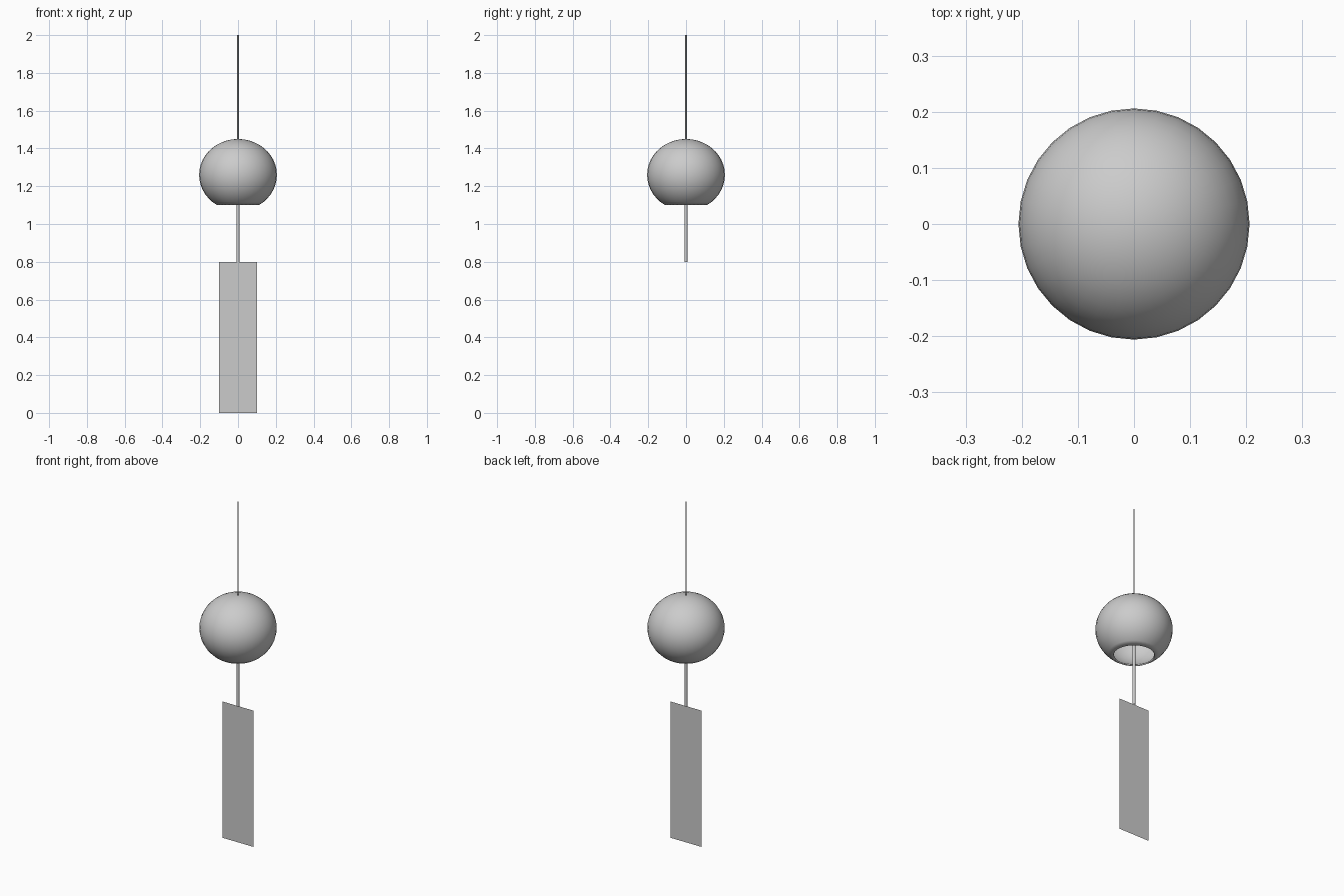
import bpy, bmesh, math

if "Cube" in bpy.data.objects:
    bpy.data.objects.remove(bpy.data.objects["Cube"])

SEG = 32
grey = bpy.data.materials.new("light_grey")
grey.diffuse_color = (0.6, 0.6, 0.6, 1)
grey.use_nodes = True
grey.node_tree.nodes["Principled BSDF"].inputs["Base Color"].default_value = grey.diffuse_color


def finish(name, bm, smooth=True):
    me = bpy.data.meshes.new(name)
    bm.to_mesh(me)
    bm.free()
    ob = bpy.data.objects.new(name, me)
    bpy.context.collection.objects.link(ob)
    me.materials.append(grey)
    for p in me.polygons:
        p.use_smooth = smooth
    return ob


def tube(name, r, z0, z1, seg=8):
    """Open-ended vertical tube."""
    bm = bmesh.new()
    bmesh.ops.create_circle(bm, segments=seg, radius=r)
    edges = bm.edges[:]
    up = bmesh.ops.extrude_edge_only(bm, edges=edges)["geom"]
    for v in bm.verts:
        v.co.z = z0
    for v in up:
        if isinstance(v, bmesh.types.BMVert):
            v.co.z = z1
    bmesh.ops.recalc_face_normals(bm, faces=bm.faces)
    return finish(name, bm)


# Glass bell: slightly squashed sphere cut open at the bottom
R, H, CZ, CUT = 0.206, 0.19, 1.26, 1.10
bm = bmesh.new()
end = math.acos((CUT - CZ) / H)
pts = [(R * math.sin(end * i / 18), 0, CZ + H * math.cos(end * i / 18)) for i in range(19)]
verts = [bm.verts.new(p) for p in pts]
edges = [bm.edges.new(e) for e in zip(verts, verts[1:])]
bmesh.ops.spin(bm, geom=verts + edges, axis=(0, 0, 1), cent=(0, 0, 0),
               angle=2 * math.pi, steps=SEG)
bmesh.ops.remove_doubles(bm, verts=bm.verts, dist=1e-4)
bmesh.ops.recalc_face_normals(bm, faces=bm.faces)
if max(bm.faces, key=lambda f: f.calc_center_median().z).normal.z < 0:
    bmesh.ops.reverse_faces(bm, faces=bm.faces)
bell = finish("glass_bell", bm)
wall = bell.modifiers.new("wall", 'SOLIDIFY')
wall.thickness = 0.008
wall.offset = -1

# Hanging string above and clapper rod through the bell
tube("hanging_string", 0.004, 1.445, 2.0)
tube("clapper_rod", 0.008, 0.8, 1.44)

# Paper strip: a single flat sheet
bm = bmesh.new()
bm.faces.new([bm.verts.new(p) for p in
              ((-0.1, 0, 0), (0.1, 0, 0), (0.1, 0, 0.8), (-0.1, 0, 0.8))])
finish("paper_strip", bm, smooth=False)
